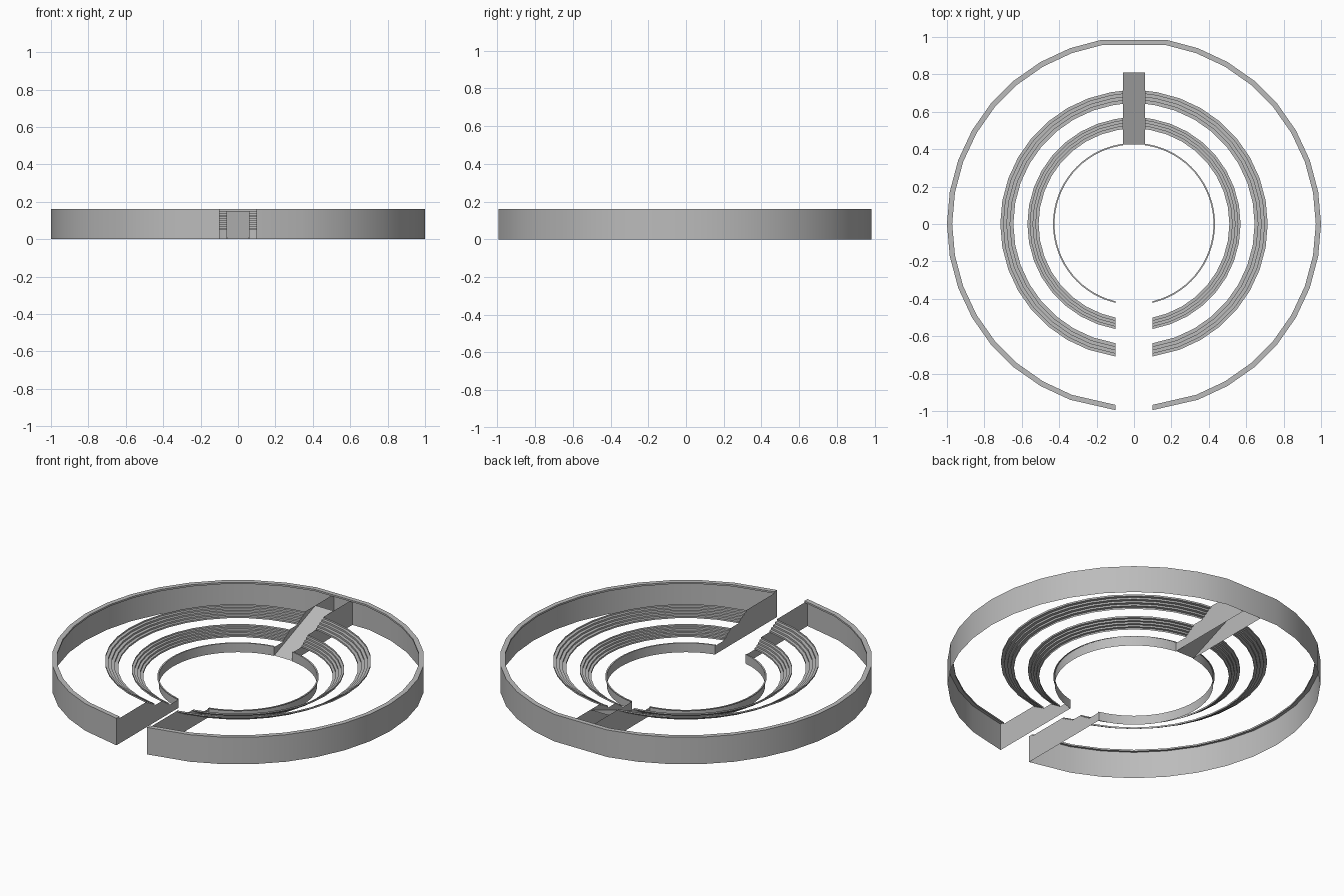
import bpy
import bmesh
from math import sin, cos, asin, radians, sqrt, pi

cube = bpy.data.objects.get("Cube")
if cube:
    bpy.data.objects.remove(cube, do_unlink=True)

GREY = (0.5, 0.5, 0.5, 1)
mat = bpy.data.materials.new("plain grey")
mat.use_nodes = True
mat.diffuse_color = GREY
mat.node_tree.nodes["Principled BSDF"].inputs["Base Color"].default_value = GREY

FRONT, BACK = 0.10, 0.06  # half widths of the entrance gap and the rear aisle


def make(name, bm, mirror=True):
    bmesh.ops.recalc_face_normals(bm, faces=bm.faces)
    mesh = bpy.data.meshes.new(name)
    bm.to_mesh(mesh)
    bm.free()
    mesh.materials.append(mat)
    ob = bpy.data.objects.new(name, mesh)
    bpy.context.collection.objects.link(ob)
    if mirror:
        ob.modifiers.new("Mirror", "MIRROR").use_axis[0] = True
    bpy.ops.object.select_all(action="DESELECT")
    ob.select_set(True)
    bpy.context.view_layer.objects.active = ob
    bpy.ops.object.shade_smooth_by_angle(angle=radians(30))
    return ob


def half_ring(name, profile, step, closed_back=False):
    """Sweep an (r, z) profile from the entrance round to the back, then mirror."""
    bm = bmesh.new()
    rows = []
    for r, z in profile:
        angles = [radians(a) for a in range(20, 171, step)]
        pts = [(r * sin(a), -r * cos(a)) for a in angles]
        pts.insert(0, (FRONT, -sqrt(r * r - FRONT ** 2)))
        if closed_back:
            pts.append((0, r * cos(radians(10))))
        else:
            pts.append((BACK, r * cos(asin(BACK / r))))
        rows.append([bm.verts.new((x, y, z)) for x, y in pts])
    for a, b in zip(rows, rows[1:]):
        for i in range(len(a) - 1):
            bm.faces.new((a[i], a[i + 1], b[i + 1], b[i]))
    return make(name, bm)


def stairs(r0, r1, z0, z1, risers):
    """Stepped profile that begins and ends with a riser."""
    pts = [(r0, z0)]
    for i in range(risers):
        r = r0 + (r1 - r0) * i / (risers - 1)
        z = z0 + (z1 - z0) * (i + 1) / risers
        pts.append((r, z))
        if i < risers - 1:
            pts.append((r0 + (r1 - r0) * (i + 1) / (risers - 1), z))
    return pts


# Cross-section of the bowl, from the centre outwards
inner = [(0.425, 0), (0.425, 0.055), (0.433, 0.055), (0.433, 0.05)]
lower = stairs(0.51, 0.57, 0.05, 0.10, 5)
upper = stairs(0.645, 0.715, 0.10, 0.15, 5)
outer = [(0.972, 0.15), (0.972, 0.16), (1.0, 0.16), (1.0, 0)]

half_ring("inner_wall", inner, 5)
half_ring("lower_seating", lower, 10)
half_ring("upper_seating", upper, 10)
half_ring("outer_wall", outer, 10, closed_back=True)

# Upright end panels beside the entrance and the rear aisle
section = inner + lower + upper + outer
for name, x, side in (("entrance_panel", FRONT, -1), ("aisle_panel", BACK, 1)):
    bm = bmesh.new()
    limit = 0.985 if side > 0 else 1
    verts = [bm.verts.new((x, side * min(sqrt(r * r - x * x), limit), z))
             for r, z in section]
    bm.faces.new(verts)
    make(name, bm)

# Sloping aisle at the back
bm = bmesh.new()
ramp = [(-BACK, 0.425, 0), (BACK, 0.425, 0), (BACK, 0.81, 0.15), (-BACK, 0.81, 0.15)]
bm.faces.new([bm.verts.new(p) for p in ramp])
make("aisle_ramp", bm, mirror=False)
